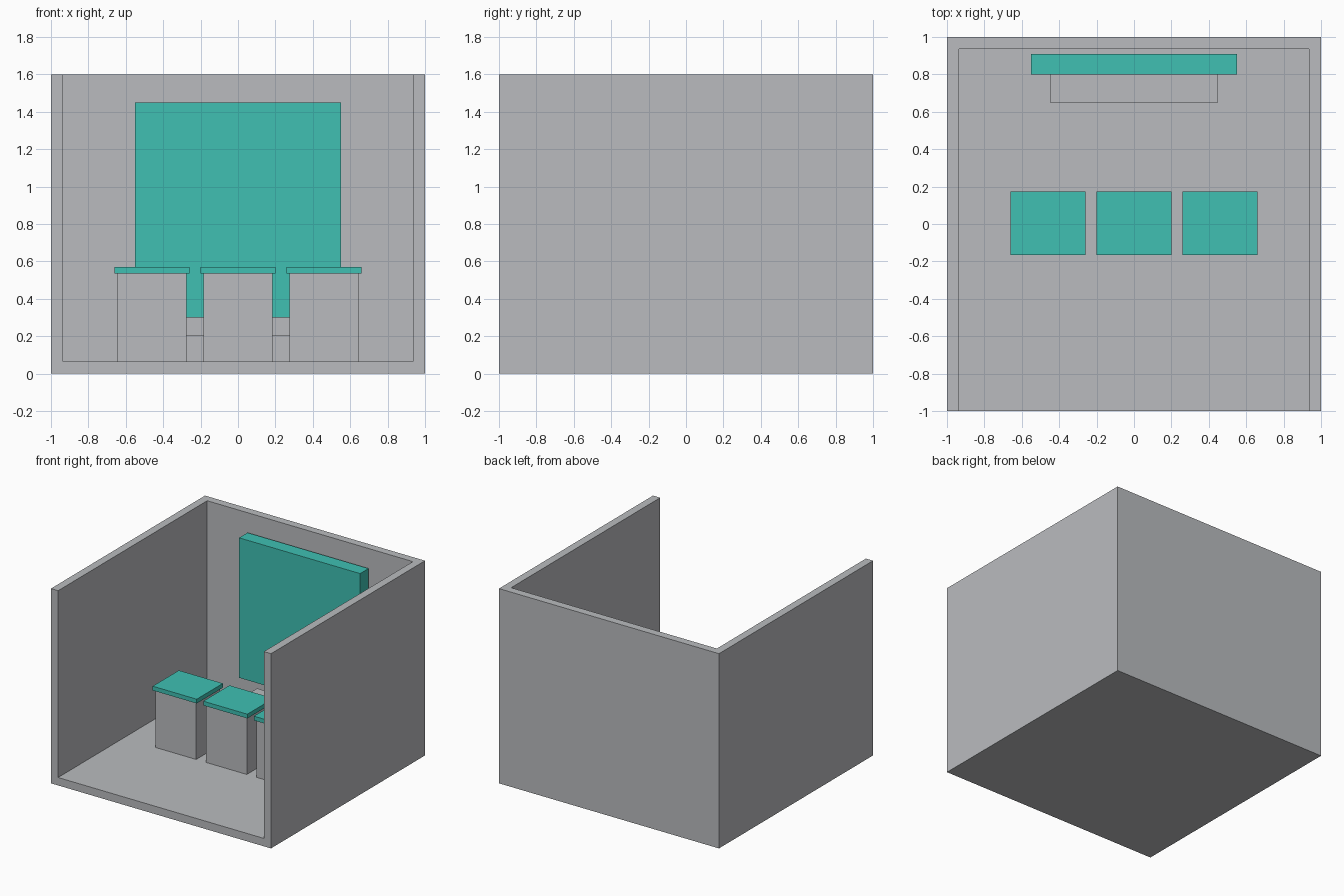
import bpy

if "Cube" in bpy.data.objects:
    bpy.data.objects.remove(bpy.data.objects["Cube"], do_unlink=True)


def material(name, rgb):
    mat = bpy.data.materials.new(name)
    mat.use_nodes = True
    mat.diffuse_color = (*rgb, 1)
    mat.node_tree.nodes["Principled BSDF"].inputs["Base Color"].default_value = (*rgb, 1)
    return mat


grey = material("light grey", (0.49, 0.5, 0.52))
teal = material("teal", (0.05, 0.53, 0.45))


def box(name, x, y, z, mat):
    """Box spanning the given (low, high) range on each axis."""
    spans = (x, y, z)
    bpy.ops.mesh.primitive_cube_add(size=1, location=[(a + b) / 2 for a, b in spans])
    obj = bpy.context.object
    obj.name = name
    obj.scale = [b - a for a, b in spans]
    bpy.ops.object.transform_apply(location=False, rotation=False, scale=True)
    obj.data.materials.append(mat)
    return obj


WALL = 0.065
INNER = 1 - WALL
HEIGHT = 1.6

# Room shell: a solid block with the inside cut away, open at front and top
room = box("room_shell", (-1, 1), (-1, 1), (0, HEIGHT), grey)
cutter = box("room_cutter", (-INNER, INNER), (-2, INNER), (WALL, 2), grey)
cut = room.modifiers.new("hollow", "BOOLEAN")
cut.operation = "DIFFERENCE"
cut.solver = "EXACT"
cut.object = cutter
bpy.context.view_layer.objects.active = room
bpy.ops.object.modifier_apply(modifier=cut.name)
bpy.data.objects.remove(cutter, do_unlink=True)

# Wall panel and the low cabinet below it
box("wall_panel", (-0.55, 0.55), (0.8, 0.91), (0.3, 1.45), teal)
box("low_cabinet", (-0.45, 0.45), (0.65, 0.89), (WALL, 0.205), grey)

# Row of three pedestals with overhanging tops
for side, cx in (("right", -0.46), ("middle", 0), ("left", 0.46)):
    box(side + "_pedestal", (cx - 0.185, cx + 0.185), (-0.15, 0.16), (WALL, 0.535), grey)
    box(side + "_pedestal_top", (cx - 0.2, cx + 0.2), (-0.165, 0.175), (0.535, 0.57), teal)
